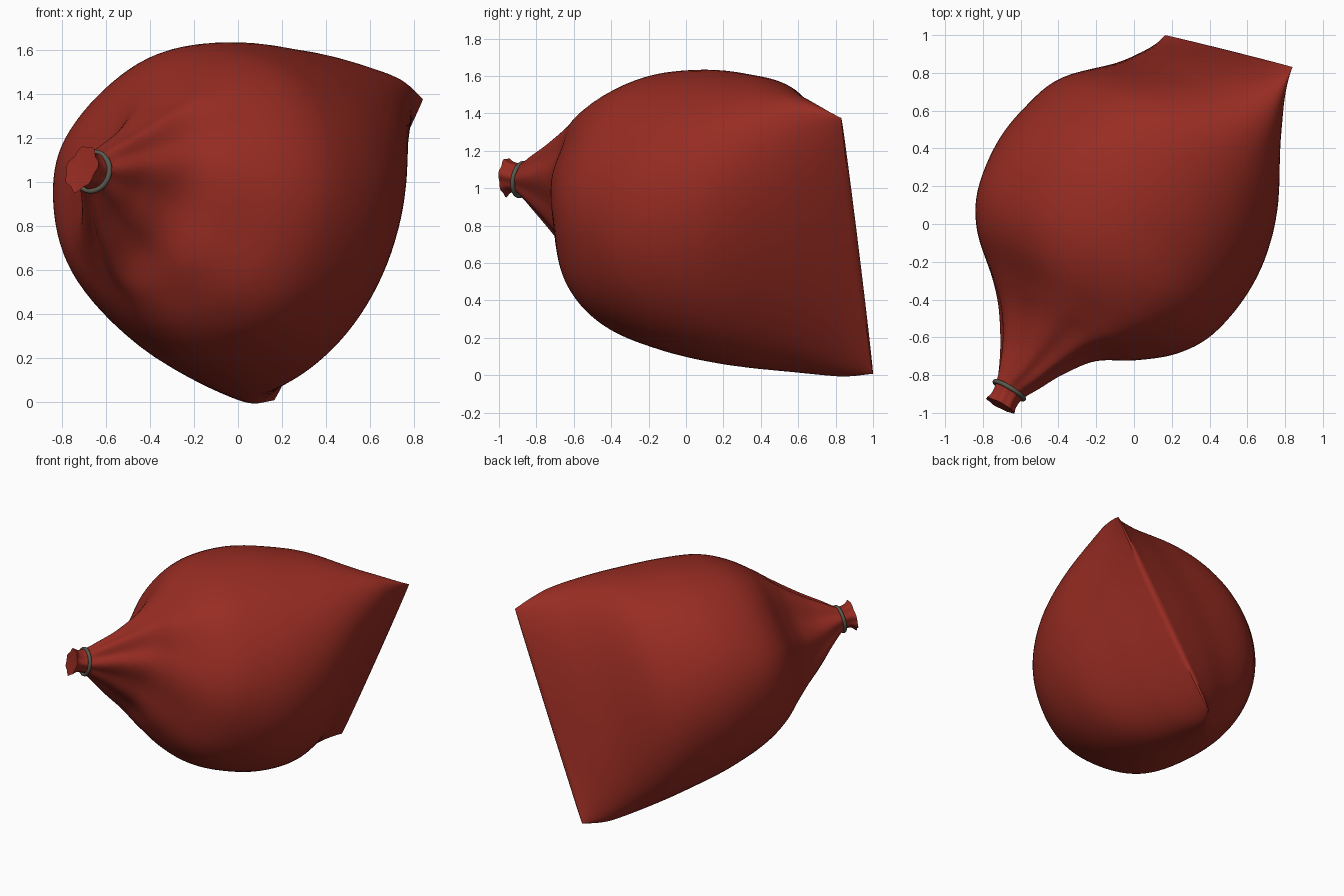
import bpy, bmesh, math
from mathutils import Vector

if "Cube" in bpy.data.objects:
    bpy.data.objects.remove(bpy.data.objects["Cube"], do_unlink=True)


def material(name, rgb, rough):
    m = bpy.data.materials.new(name)
    m.use_nodes = True
    m.diffuse_color = (*rgb, 1)
    bsdf = next(n for n in m.node_tree.nodes if n.type == "BSDF_PRINCIPLED")
    bsdf.inputs["Base Color"].default_value = (*rgb, 1)
    bsdf.inputs["Roughness"].default_value = rough
    return m


red = material("red cloth", (0.31, 0.025, 0.016), 0.8)
grey = material("grey cord", (0.10, 0.10, 0.075), 0.6)

# Frame of the bag: axis runs from the flat seam to the tied neck
axis = Vector((-0.51, -0.847, 0.157)).normalized()
seam_dir = Vector((0.44, -0.11, 0.89)).normalized()
side_dir = axis.cross(seam_dir).normalized()

# Cross-sections: centre x, y, z, then reach up, down, back, front, fold strength
sections = [
    (0.50, 0.915, 0.69, 0.77, 0.765, 0.012, 0.012, 0),
    (0.42, 0.78, 0.715, 0.81, 0.805, 0.20, 0.17, 0),
    (0.34, 0.645, 0.74, 0.83, 0.81, 0.37, 0.33, 0),
    (0.20, 0.425, 0.79, 0.82, 0.80, 0.655, 0.59, 0),
    (0.08, 0.21, 0.83, 0.795, 0.78, 0.775, 0.705, 0),
    (-0.05, 0.0, 0.86, 0.775, 0.735, 0.815, 0.74, 0),
    (-0.18, -0.23, 0.87, 0.745, 0.65, 0.79, 0.675, 0.005),
    (-0.28, -0.38, 0.895, 0.66, 0.56, 0.67, 0.57, 0.01),
    (-0.37, -0.50, 0.93, 0.53, 0.45, 0.45, 0.40, 0.025),
    (-0.46, -0.58, 0.97, 0.40, 0.36, 0.27, 0.25, 0.045),
    (-0.54, -0.70, 1.00, 0.265, 0.25, 0.165, 0.155, 0.06),
    (-0.61, -0.81, 1.03, 0.155, 0.145, 0.11, 0.105, 0.06),
    (-0.66, -0.88, 1.05, 0.085, 0.085, 0.08, 0.08, 0.04),
    (-0.69, -0.93, 1.06, 0.08, 0.08, 0.07, 0.07, 0.05),
    (-0.71, -0.96, 1.06, 0.105, 0.105, 0.075, 0.075, 0.06),
]


def smooth_sections(rows, steps):
    """Catmull-Rom interpolation through the cross-sections."""
    out = []
    for i in range(len(rows) - 1):
        quad = [rows[max(0, min(len(rows) - 1, i + k))] for k in (-1, 0, 1, 2)]
        for s in range(steps):
            t = s / steps
            out.append([
                0.5 * (2 * p1 + (p2 - p0) * t + (2 * p0 - 5 * p1 + 4 * p2 - p3) * t * t
                       + (3 * p1 - p0 - 3 * p2 + p3) * t ** 3)
                for p0, p1, p2, p3 in zip(*quad)])
    out.append(list(rows[-1]))
    return out


# Cloth bag
SEGMENTS = 96
bm = bmesh.new()
rings = []
for x, y, z, up, down, back, front, fold in smooth_sections(sections, 6):
    ring = []
    for k in range(SEGMENTS):
        a = math.tau * k / SEGMENTS
        c, s = math.cos(a), math.sin(a)
        f = 1 + fold * (math.cos(7 * a + 1) + 0.6 * math.sin(4 * a))
        ring.append(bm.verts.new(Vector((x, y, z))
                                 + seam_dir * (c * f * (up if c > 0 else down))
                                 + side_dir * (s * f * max(back if s > 0 else front, 0.01))))
    rings.append(ring)
for lower, upper in zip(rings, rings[1:]):
    for k in range(SEGMENTS):
        n = (k + 1) % SEGMENTS
        bm.faces.new((lower[k], lower[n], upper[n], upper[k]))
bm.faces.new(rings[0])

# Tucked-in mouth of the neck
mouth = bm.verts.new(Vector(sections[-1][:3]) - axis * 0.01)
for k in range(SEGMENTS):
    bm.faces.new((rings[-1][k], rings[-1][(k + 1) % SEGMENTS], mouth))
bmesh.ops.recalc_face_normals(bm, faces=bm.faces)
mesh = bpy.data.meshes.new("cloth_bag")
bm.to_mesh(mesh)
bm.free()
mesh.materials.append(red)
bag = bpy.data.objects.new("cloth_bag", mesh)
bpy.context.collection.objects.link(bag)

# Cord around the neck
bpy.ops.mesh.primitive_torus_add(
    major_radius=0.089, minor_radius=0.012, major_segments=48, minor_segments=12,
    location=(-0.66, -0.88, 1.047), rotation=axis.to_track_quat("Z", "Y").to_euler())
cord = bpy.context.object
cord.name = "neck_cord"
cord.data.materials.append(grey)

for ob in (bag, cord):
    bpy.ops.object.select_all(action="DESELECT")
    ob.select_set(True)
    bpy.context.view_layer.objects.active = ob
    bpy.ops.object.shade_smooth_by_angle(angle=math.radians(50))
